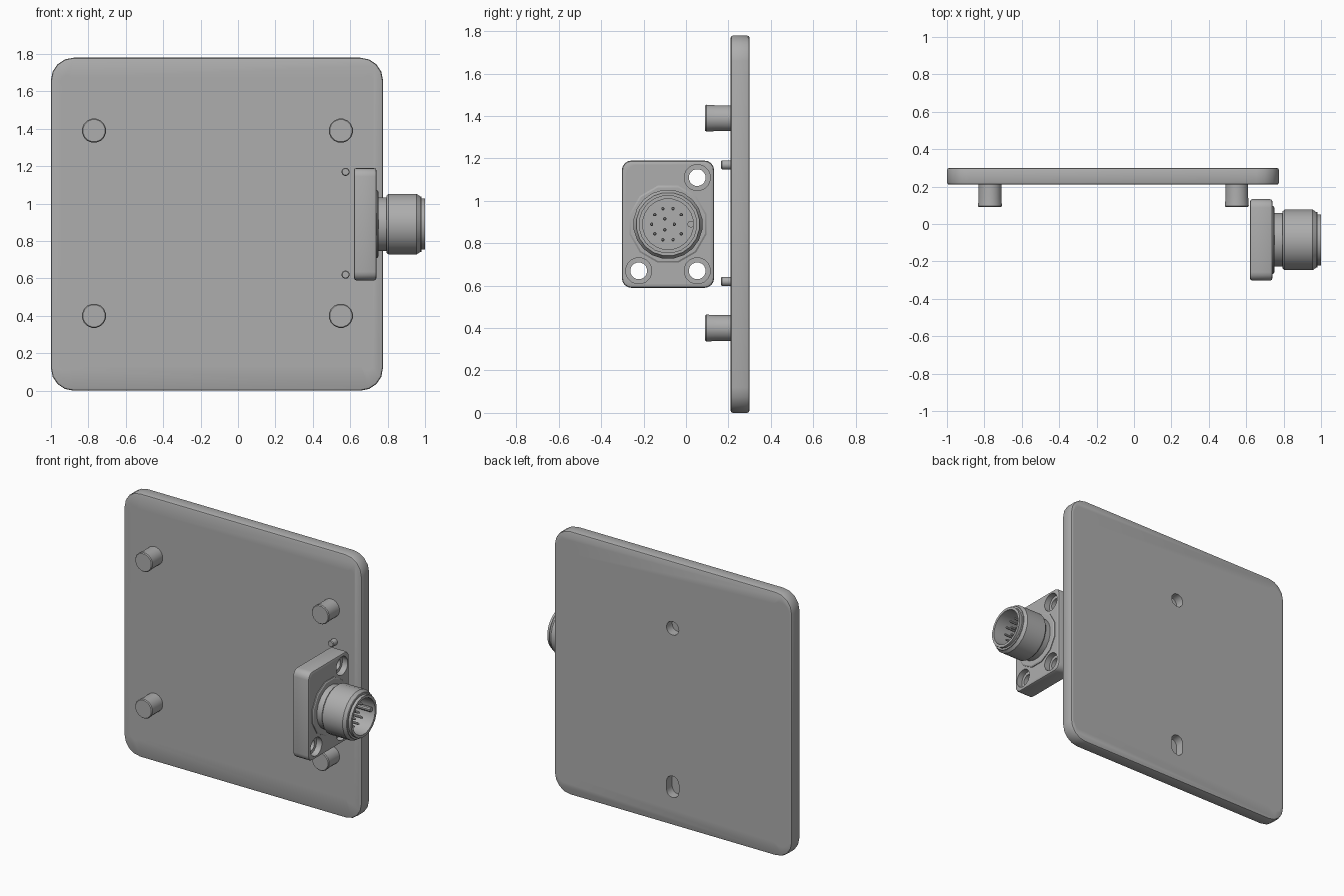
import bpy, bmesh
from math import cos, sin, tau, radians
from mathutils import Vector, Matrix

if "Cube" in bpy.data.objects:
    bpy.data.objects.remove(bpy.data.objects["Cube"])

grey = bpy.data.materials.new("machined grey")
grey.use_nodes = True
colour = (0.42, 0.42, 0.42, 1)
grey.diffuse_color = colour
grey.node_tree.nodes["Principled BSDF"].inputs["Base Color"].default_value = colour


def finish(name, bm):
    bmesh.ops.recalc_face_normals(bm, faces=bm.faces)
    mesh = bpy.data.meshes.new(name)
    bm.to_mesh(mesh)
    bm.free()
    mesh.materials.append(grey)
    ob = bpy.data.objects.new(name, mesh)
    bpy.context.collection.objects.link(ob)
    return ob


def lathe(name, profile, loc, axis, n=16):
    """Turn (radius, distance) points around an axis; zero radius makes a pole."""
    bm = bmesh.new()
    rings = []
    for r, t in profile:
        count = n if r > 0 else 1
        rings.append([bm.verts.new((r * cos(tau * (i + .5) / n), r * sin(tau * (i + .5) / n), t))
                      for i in range(count)])
    for a, b in zip(rings, rings[1:]):
        for i in range(n):
            j = (i + 1) % n
            quad = [a[i % len(a)], a[j % len(a)], b[j % len(b)], b[i % len(b)]]
            bm.faces.new(list(dict.fromkeys(quad)))
    # Merge the fans of the flat end caps
    bmesh.ops.dissolve_limit(bm, angle_limit=0.001, verts=bm.verts, edges=bm.edges)
    turn = Vector(axis).to_track_quat('Z', 'Y').to_matrix().to_4x4()
    bm.transform(Matrix.Translation(loc) @ turn)
    return finish(name, bm)


def rounded_block(name, size, loc, axis, radius, rim=0, segments=4):
    """Block with rounded corners along one axis and a softened rim."""
    bm = bmesh.new()
    bmesh.ops.create_cube(bm, size=1)
    bm.transform(Matrix.Diagonal((*size, 1)))

    def along(e):
        return abs((e.verts[0].co - e.verts[1].co).normalized()[axis]) > 0.9

    bmesh.ops.bevel(bm, geom=[e for e in bm.edges if along(e)], offset=radius,
                    segments=segments, profile=0.5, affect='EDGES')
    if rim:
        bmesh.ops.bevel(bm, geom=[e for e in bm.edges if not along(e)], offset=rim,
                        segments=2, profile=0.5, affect='EDGES')
    bm.transform(Matrix.Translation(loc))
    return finish(name, bm)


def cut(ob, cutters):
    for c in cutters:
        m = ob.modifiers.new("cut", 'BOOLEAN')
        m.operation, m.solver, m.object = 'DIFFERENCE', 'EXACT', c
    bpy.context.view_layer.update()
    mesh = bpy.data.meshes.new_from_object(ob.evaluated_get(bpy.context.evaluated_depsgraph_get()))
    ob.modifiers.clear()
    ob.data = mesh
    for c in cutters:
        bpy.data.objects.remove(c)


def smooth(ob):
    bpy.ops.object.select_all(action='DESELECT')
    ob.select_set(True)
    bpy.context.view_layer.objects.active = ob
    bpy.ops.object.shade_smooth_by_angle(angle=radians(31))


X, Y = (1, 0, 0), (0, 1, 0)
FRONT, BACK = 0.21, 0.30

# Mounting plate
plate = rounded_block("mounting_plate", (1.775, BACK - FRONT, 1.78),
                      (-0.1125, (FRONT + BACK) / 2, 0.89), 1, 0.12, 0.012)
cutters = []
# Counterbored corner holes
for x in (-0.915, 0.69):
    for z in (0.14, 1.65):
        cutters.append(lathe("bore", [(0, -.15), (.033, -.15), (.033, -.045),
                                      (.07, -.045), (.07, .05), (0, .05)], (x, BACK, z), Y, 12))
# Blind screw holes behind the standoffs
posts = [(x, z) for x in (-0.77, 0.55) for z in (0.4, 1.39)]
for x, z in posts:
    cutters.append(lathe("bore", [(0, -.06), (.04, -.06), (.04, .05), (0, .05)], (x, BACK, z), Y, 12))
# Locating hole and slot
for z, height in ((1.33, 0.092), (0.26, 0.145)):
    cutters.append(rounded_block("slot", (0.092, 0.12, height), (-0.11, BACK, z), 1, 0.0455))
cut(plate, cutters)
smooth(plate)

# Standoffs and small locating pins on the front
for i, (x, z) in enumerate(posts):
    smooth(lathe(f"standoff_{i + 1}", [(0, -.01), (.062, -.01), (.062, .07), (.065, .114),
                                       (.06, .12), (0, .12)], (x, FRONT, z), (0, -1, 0), 16))
for name, z in (("lower", 0.62), ("upper", 1.17)):
    smooth(lathe(name + "_locating_pin", [(0, -.01), (.022, -.01), (.022, .04), (.018, .045), (0, .045)],
                 (0.575, FRONT, z), (0, -1, 0), 12))

# Connector flange with counterbored holes
CY, CZ = -0.085, 0.89
flange = rounded_block("connector_flange", (0.12, 0.435, 0.60), (0.68, CY, CZ), 0, 0.045, 0.012)
cutters = [lathe("bore", [(0, -.2), (.04, -.2), (.04, -.04), (.062, -.04), (.062, .05), (0, .05)],
                 (0.74, CY + sy * 0.138, CZ + sz * 0.22), X, 16)
           for sy in (-1, 1) for sz in (-1, 1)]
cut(flange, cutters)
smooth(flange)

# Collar, neck and hollow barrel
smooth(lathe("connector_collar", [(0, -.02), (.188, -.02), (.188, .005), (.18, .01), (0, .01)],
             (0.74, CY, CZ), X, 12))
smooth(lathe("connector_barrel", [(0, -.01), (.145, -.01), (.145, .055), (.155, .055), (.164, .065),
                                  (.164, .215), (.15, .235), (.15, .24), (.138, .24), (.138, .26),
                                  (.12, .26), (.12, .08), (0, .08)],
             (0.74, CY, CZ), X, 20))

# Contact pins: an outer ring with one gap, and three inside
contacts = [(0.077, tau * i / 10) for i in range(1, 10)] + [(0.03, tau * i / 3) for i in range(3)]
for i, (r, a) in enumerate(contacts):
    smooth(lathe(f"contact_{i + 1}", [(0, -.01), (.008, -.01), (.008, .12), (.004, .128), (0, .128)],
                 (0.82, CY + r * cos(a), CZ + r * sin(a)), X, 8))
smooth(lathe("keying_rib", [(0, -.01), (.016, -.01), (.016, .16), (0, .16)], (0.82, CY + 0.108, CZ), X, 10))
